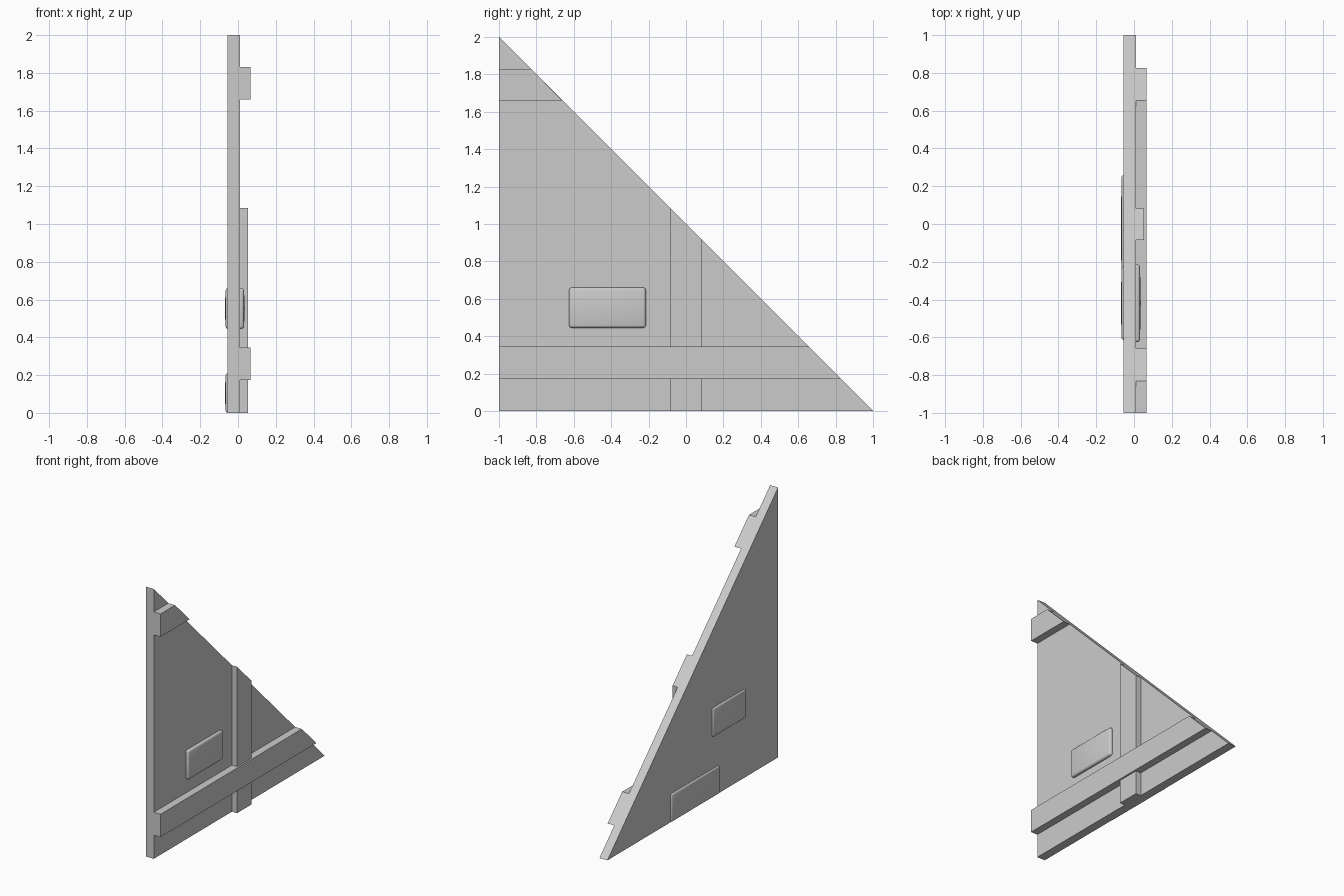
import bpy, bmesh

if "Cube" in bpy.data.objects:
    bpy.data.objects.remove(bpy.data.objects["Cube"])

grey = bpy.data.materials.new("plain_grey")
grey.use_nodes = True
colour = (0.6, 0.6, 0.6, 1)
grey.diffuse_color = colour
grey.node_tree.nodes["Principled BSDF"].inputs["Base Color"].default_value = colour


def slab(name, outline, x0, x1):
    """Extrude a (y, z) outline along x."""
    bm = bmesh.new()
    face = bm.faces.new([bm.verts.new((x0, y, z)) for y, z in outline])
    new = bmesh.ops.extrude_face_region(bm, geom=[face])["geom"]
    verts = [v for v in new if isinstance(v, bmesh.types.BMVert)]
    bmesh.ops.translate(bm, verts=verts, vec=(x1 - x0, 0, 0))
    bmesh.ops.recalc_face_normals(bm, faces=bm.faces)
    mesh = bpy.data.meshes.new(name)
    bm.to_mesh(mesh)
    bm.free()
    mesh.materials.append(grey)
    obj = bpy.data.objects.new(name, mesh)
    bpy.context.collection.objects.link(obj)
    return obj


def beam(name, y0, z0, z1, x1, y1=None):
    """Horizontal beam; without y1 its end follows the sloping edge."""
    ends = (y1, y1) if y1 is not None else (1 - z0, 1 - z1)
    slab(name, [(y0, z0), (ends[0], z0), (ends[1], z1), (y0, z1)], FACE, x1)


def brick(name, y0, y1, z0, z1, x_in, x_out):
    """Worn exposed brick: a shallow slab whose outer face domes slightly."""
    obj = slab(name, [(y0, z0), (y1, z0), (y1, z1), (y0, z1)], x_in, x_out)
    bm = bmesh.new()
    bm.from_mesh(obj.data)
    bmesh.ops.bevel(bm, geom=bm.edges[:], offset=0.014, segments=3,
                    profile=0.5, affect='EDGES')
    outer = max(bm.faces, key=lambda f: f.calc_area() * (f.normal.x * (x_out - x_in) > 0))
    middle = bmesh.ops.poke(bm, faces=[outer])["verts"][0]
    middle.co.x += 0.004 if x_out > x_in else -0.004
    bm.to_mesh(obj.data)
    bm.free()
    for p in obj.data.polygons:
        p.use_smooth = True


BACK, FACE = -0.055, 0.01

# Triangular wall panel
slab("wall_panel", [(-1, 0), (1, 0), (-1, 2)], BACK, FACE)

# Timber beams, trimmed to the slope
beam("upper_beam", -1, 1.66, 1.83, 0.065)
beam("lower_beam", -1, 0.175, 0.345, 0.065, y1=0.495)
beam("lower_beam_end", 0.495, 0.175, 0.345, 0.065)
slab("post", [(-0.085, 0), (0.083, 0), (0.083, 0.917), (-0.085, 1.085)], FACE, 0.052)

# Exposed bricks on both faces
brick("brick_beam_side", -0.625, -0.215, 0.445, 0.66, -0.02, 0.032)
brick("brick_plain_side", -0.615, -0.225, 0.445, 0.66, -0.02, -0.066)
brick("brick_plain_side_low", -0.31, 0.26, 0.0, 0.21, -0.02, -0.066)
